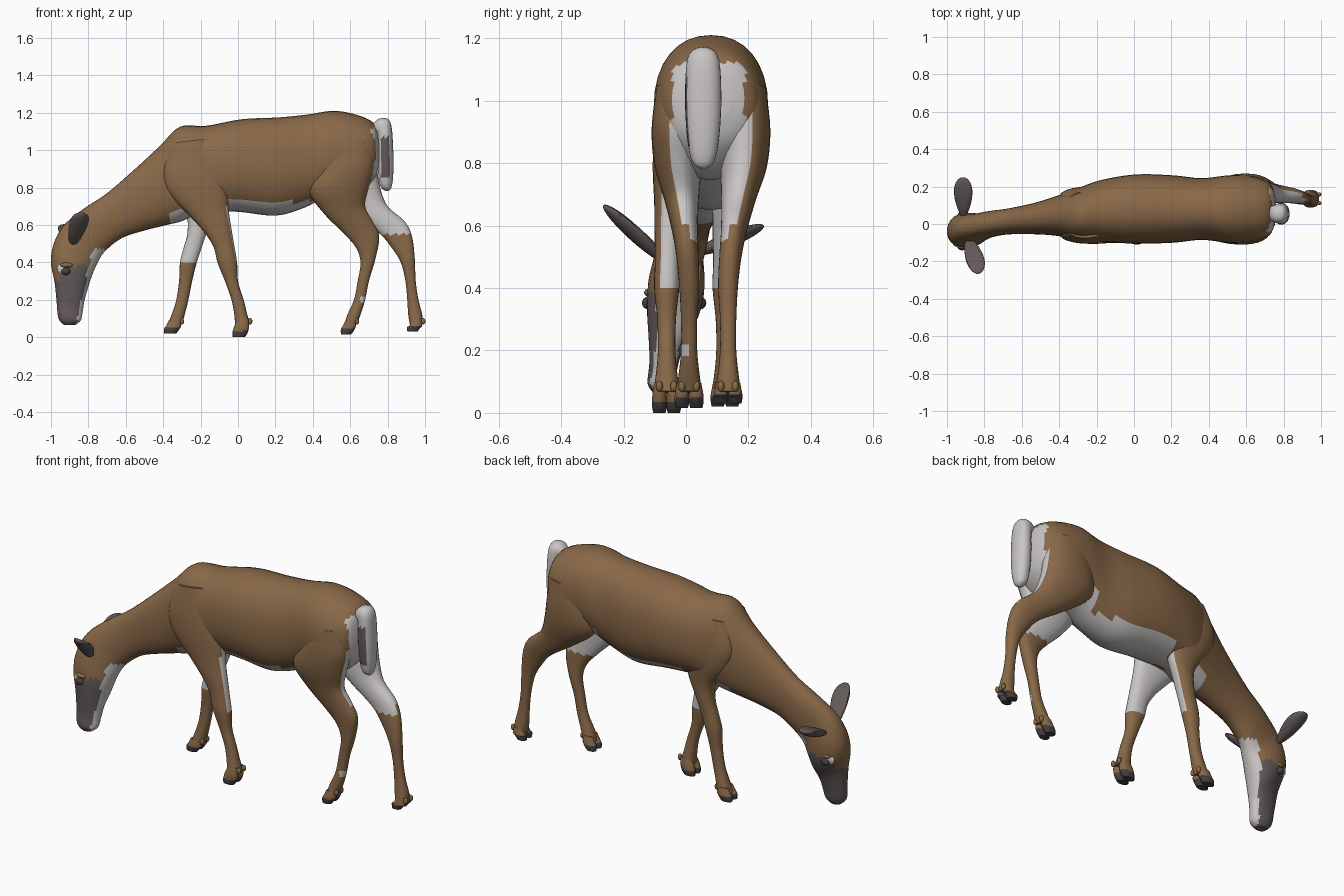
import bpy
import bmesh
import math
from mathutils import Matrix, Vector

cube = bpy.data.objects.get("Cube")
if cube:
    bpy.data.objects.remove(cube, do_unlink=True)


def material(name, colour):
    mat = bpy.data.materials.new(name)
    mat.use_nodes = True
    mat.diffuse_color = (*colour, 1)
    mat.node_tree.nodes["Principled BSDF"].inputs["Base Color"].default_value = (*colour, 1)
    return mat


BROWN, WHITE, GREY, DARK = range(4)
MATERIALS = [
    material("brown_coat", (.25, .14, .065)),
    material("white_fur", (.58, .56, .55)),
    material("warm_grey", (.125, .1, .1)),
    material("dark_hoof", (.06, .052, .055)),
]


def finish(name, bm, rule):
    """Turn a bmesh into a smooth object whose faces are coloured by a rule."""
    bmesh.ops.recalc_face_normals(bm, faces=bm.faces[:])
    bm.normal_update()
    for face in bm.faces:
        face.material_index = rule(face.calc_center_median(), face.normal)
    mesh = bpy.data.meshes.new(name)
    bm.to_mesh(mesh)
    bm.free()
    for mat in MATERIALS:
        mesh.materials.append(mat)
    obj = bpy.data.objects.new(name, mesh)
    bpy.context.collection.objects.link(obj)
    bpy.ops.object.select_all(action="DESELECT")
    obj.select_set(True)
    bpy.context.view_layer.objects.active = obj
    bpy.ops.object.shade_smooth_by_angle(angle=math.radians(40))
    return obj


def spline(rows, steps):
    """Smoothly subdivide a list of section rows."""
    rows = [Vector(row) for row in rows]
    result = []
    for i in range(len(rows) - 1):
        a, b, c, d = (rows[max(0, min(len(rows) - 1, i + k))] for k in (-1, 0, 1, 2))
        for s in range(steps):
            t = s / steps
            result.append(b + (c - a) * (t / 2) + (a * 2 - b * 5 + c * 4 - d) * (t * t / 2)
                          + (b * 3 - a - c * 3 + d) * (t ** 3 / 2))
    return result + [rows[-1]]


def loft(name, rows, rule, steps=5, sides=24, power=.9):
    """Skin oval sections; a row is edge x, z, opposite edge x, z, centre y, half width,
    all in hundredths."""
    bm = bmesh.new()
    rings = []
    for x1, z1, x2, z2, y, width in spline(rows, steps):
        ring = []
        for k in range(sides):
            angle = math.tau * k / sides
            c, s = (math.copysign(abs(v) ** power, v) for v in (math.cos(angle), math.sin(angle)))
            ring.append(bm.verts.new(Vector((
                (x1 + x2) / 2 + (x2 - x1) / 2 * c,
                y + width * s,
                (z1 + z2) / 2 + (z2 - z1) / 2 * c)) / 100))
        rings.append(ring)
    for low, high in zip(rings, rings[1:]):
        for k in range(sides):
            n = (k + 1) % sides
            bm.faces.new((low[k], low[n], high[n], high[k]))
    bm.faces.new(rings[0])
    bm.faces.new(rings[-1])
    return finish(name, bm, rule)


def ellipsoid(name, centre, size, colour, turn=None, shape=None):
    bm = bmesh.new()
    bmesh.ops.create_uvsphere(bm, u_segments=20, v_segments=14, radius=1)
    for v in bm.verts:
        if shape:
            shape(v.co)
        v.co = Vector(a * b for a, b in zip(v.co, size))
        if turn:
            v.co = turn @ v.co
        v.co += Vector(centre)
    return finish(name, bm, lambda c, n: colour)


# Torso, neck and head in one skin, from rump to nose
def body_colour(c, n):
    if c.x < -.7 and c.z < .47 and c.x > -.855 + .22 * (c.z - .12):
        return WHITE                                   # throat and jaw
    if c.x < -.8 and (c.z < .3 or (c.z < .38 and c.x > -.95)):
        return GREY                                    # muzzle
    if c.x > .7 and abs(c.y - .07) < .115 and c.z < 1.12 and n.x > .1:
        return WHITE                                   # rump patch
    if -.1 < c.x < .72 and c.z < .725 and n.z < 0:
        return WHITE                                   # belly
    if c.x > .4 and c.z < .85 and n.z < -.4:
        return WHITE
    if -.36 < c.x <= -.1 and c.z < .68 and n.z < -.5:
        return WHITE                                   # chest
    return BROWN


loft("body_neck_and_head", [
    (76, 94, 75, 109, 8, 6),
    (73, 85, 72, 115, 8, 14),
    (62, 75, 63, 119, 8, 18),
    (50, 76, 51, 121, 8, 18),
    (35, 69, 37, 119, 8, 16.5),
    (20, 65, 22, 117.5, 8, 18),
    (0, 67, 2, 116.5, 8, 18.5),
    (-18, 67, -17, 113, 7, 16.5),
    (-30, 62, -31, 112.5, 5, 14),
    (-38, 60, -42, 102, 4.5, 11),
    (-50, 57, -55, 90, 3, 8.5),
    (-62, 53, -70, 77, 1.5, 7),
    (-71, 46, -82, 69, 0, 7),
    (-75, 40, -93, 60, -2, 7.5),
    (-78, 33, -98.5, 50, -3, 9),
    (-80, 27, -100, 40, -4, 8.5),
    (-82, 20, -98, 29, -6, 6),
    (-83, 14, -97, 19, -7, 4.7),
    (-84, 9, -96, 10, -8, 4.3),
    (-87, 6.5, -93, 6.5, -8, 2.5),
], body_colour, sides=32)


# Legs: shared heights, widths and rear-edge lift; each leg gives its own edges
HEIGHTS = [104, 90, 78, 66, 56, 48, 40, 30, 20, 12, 6]
HIND_WIDTHS = [6.5, 8, 7.5, 5.5, 4.2, 3.6, 3.2, 2.6, 2.6, 3.4, 4.2]
FORE_WIDTHS = [3, 5.5, 6, 5, 4.5, 4, 4, 3, 2.8, 3.5, 4.4]
HIND_LIFT = [1, 2, 2, 4, 6, 6, 2, 0, 0, 0, 1]
FORE_LIFT = [2, 2, 2, 2, 2, 1, 0, 0, 0, 0, 1]


def leg(name, front, back, y_top, y_foot, widths, lift, inner, rule, ground):
    rows = []
    for i, z in enumerate(HEIGHTS):
        blend = min(1, max(0, (82 - z) / 40))
        y = y_top + (y_foot - y_top) * blend
        rows.append((front[i], z, back[i], z + lift[i], y, widths[i]))
    loft(name, rows, lambda c, n: rule(c, n, n.y * inner))
    # Cloven foot: two toes with dark tips, and two dewclaws behind
    x, heel = front[-1], back[-1]
    for side, word in ((-1, "right"), (1, "left")):
        y = y_foot + side * 2.3
        loft(f"{name}_{word}_toe", [
            (x + 1, 9, heel - 1, 10, y, 1.6),
            (x - .5, 6, heel - .5, 6, y, 2.3),
            (x - 1.5, ground + 2.5, heel - 1.5, ground + 2, y, 2.4),
            (x - 1.5, ground, heel - 3, ground, y, 2),
        ], lambda c, n: DARK if c.z < (ground + 3.2) / 100 else BROWN, sides=14)
        ellipsoid(f"{name}_{word}_dewclaw", (heel / 100, y / 100, .085), (.012, .011, .018), BROWN)


def fore_colour(c, n, inward):
    return WHITE if .4 < c.z < .74 and (inward > .3 or n.x > .75) else BROWN


def hind_colour(c, n, inward):
    if c.z > .55 and inward > .25:
        return WHITE
    if .6 < c.z < 1.05 and n.x > .5 and inward > -.4:
        return WHITE
    if inward < 0 and .18 < c.z < .225 and .655 < c.x < .7:
        return WHITE
    return BROWN


leg("right_fore_leg",
    [-34, -40, -38, -27, -18, -13, -11, -7, -3.5, -2, -1.5],
    [-18, -10, -6, -5, -3.5, -2, -.5, 0, 3, 5, 6.5],
    -4.5, -6.2, FORE_WIDTHS, FORE_LIFT, 1, fore_colour, 0)
leg("left_fore_leg",
    [-34, -40, -37, -28, -27, -29, -31, -31.5, -33, -35.5, -38],
    [-18, -12, -10, -12, -16, -19, -22, -24.5, -26.5, -28.5, -30],
    14, 12.5, FORE_WIDTHS, FORE_LIFT, -1, fore_colour, 2)
leg("right_hind_leg",
    [50, 43, 38, 46, 56, 63, 65.5, 64, 62, 58.5, 56.5],
    [71, 73, 70, 68, 72, 75.5, 73.5, 70, 68, 65.5, 63.5],
    -3, 1, HIND_WIDTHS, HIND_LIFT, 1, hind_colour, 1.5)
leg("left_hind_leg",
    [50, 45, 45, 60, 75, 82, 87, 89.5, 90.5, 91, 92],
    [72, 74, 76, 80, 89, 93, 94.5, 95, 96.5, 98.5, 99],
    19, 13.5, HIND_WIDTHS, HIND_LIFT, -1, hind_colour, 3)


# Tail with a grey side patch
def tail_colour(c, n):
    patch = .765 < c.x < .81 and .86 < c.z < 1.07 and n.y < -.3
    return GREY if patch else WHITE


loft("tail", [
    (71, 107, 72, 114, 6, 3),
    (74, 109, 76, 117, 5.5, 4.5),
    (74.5, 105, 81.5, 115, 5.5, 5.5),
    (74.5, 97, 83, 100, 5.5, 5.8),
    (75, 87, 83, 87, 5.5, 5),
    (76, 81, 82, 80, 5.5, 3.5),
    (78, 78.5, 80, 78, 5.5, 1),
], tail_colour)


# Ears: cupped leaves with a narrow base
def leaf(co):
    co.x *= .72 + .3 * co.z
    co.y += .9 * co.x * co.x


def ear(name, base, tip):
    base, tip = Vector(base), Vector(tip)
    along = (tip - base).normalized()
    across = Vector((1, 0, 0))
    across = (across - along * across.dot(along)).normalized()
    thick = along.cross(across)
    if thick.z < 0:
        thick, across = -thick, -across
    turn = Matrix((across, thick, along)).transposed()
    ellipsoid(name, (base + tip) / 2, (.064, .024, (tip - base).length / 2), GREY, turn, leaf)


ear("right_ear", (-.89, -.06, .48), (-.83, -.265, .665))
ear("left_ear", (-.91, .03, .51), (-.915, .25, .6))

# Eyes on pale patches
for side, word in ((-1, "right"), (1, "left")):
    ellipsoid(f"{word}_eye_patch", (-.935, -.038 + side * .07, .365), (.032, .015, .03), WHITE)
    ellipsoid(f"{word}_brow", (-.915, -.038 + side * .078, .385), (.035, .018, .014), BROWN)
    ellipsoid(f"{word}_eye", (-.92, -.038 + side * .083, .352), (.024, .02, .02), DARK)
